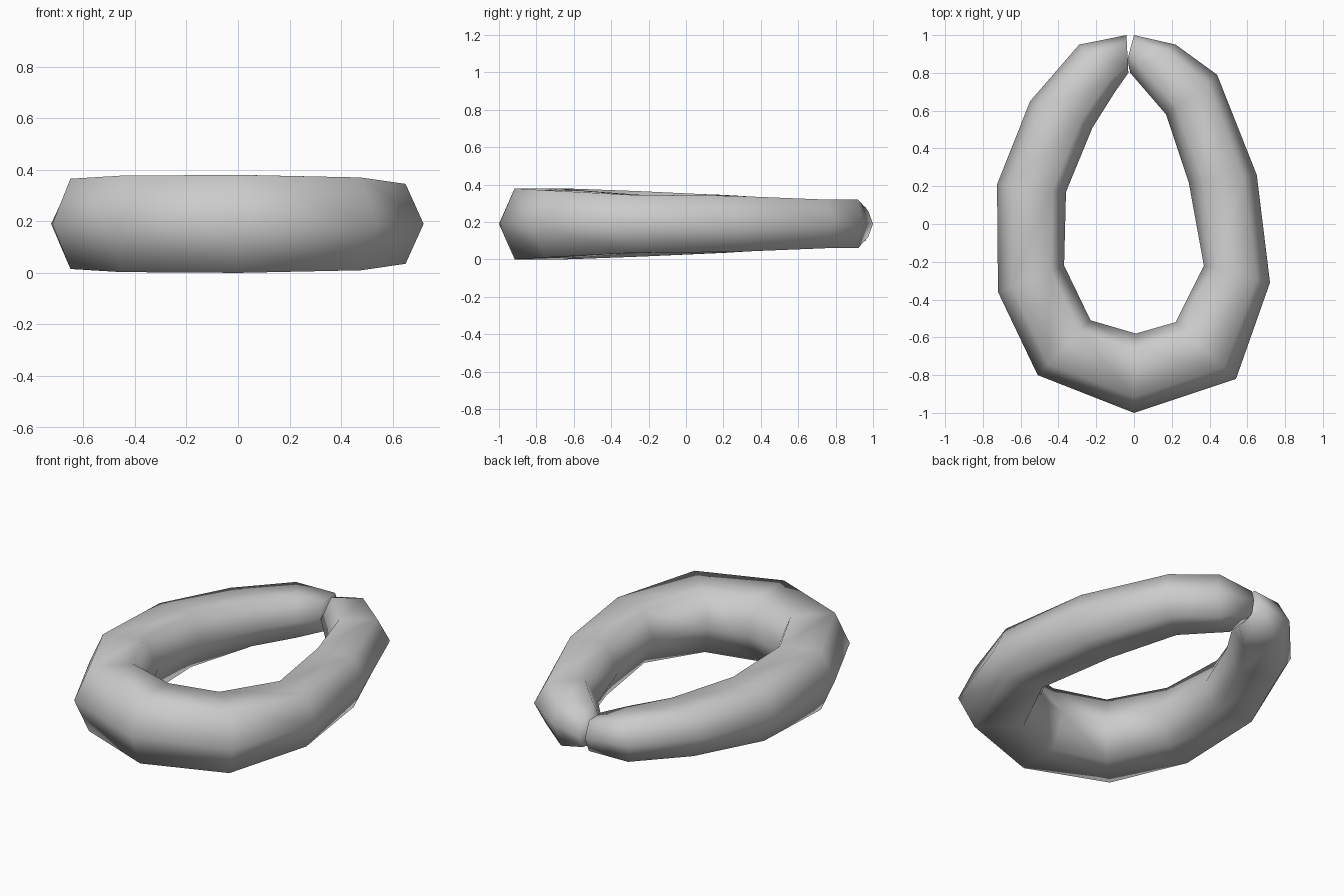
import bpy, bmesh
from mathutils import Vector

cube = bpy.data.objects.get("Cube")
if cube:
    bpy.data.objects.remove(cube)

mat = bpy.data.materials.new("plain grey")
mat.use_nodes = True
grey = (0.6, 0.6, 0.6, 1)
mat.diffuse_color = grey
mat.node_tree.nodes["Principled BSDF"].inputs["Base Color"].default_value = grey

# Stations along the open ring: outer x, y, inner x, y, half height
left_arm = [
    (0.54, -0.82, 0.22, -0.52, 0.18),
    (0.72, -0.31, 0.37, -0.22, 0.155),
    (0.65, 0.26, 0.29, 0.22, 0.15),
    (0.44, 0.79, 0.17, 0.58, 0.13),
    (0.22, 0.95, -0.02, 0.80, 0.13),
    (0.00, 1.00, -0.035, 0.87, 0.07),
]
front = [(0.0, -1.0, 0.01, -0.58, 0.19)]
right_arm = [
    (-0.51, -0.80, -0.23, -0.51, 0.187),
    (-0.72, -0.36, -0.37, -0.22, 0.175),
    (-0.725, 0.21, -0.36, 0.17, 0.155),
    (-0.55, 0.65, -0.22, 0.51, 0.13),
    (-0.29, 0.95, -0.10, 0.70, 0.12),
    (-0.04, 1.00, -0.03, 0.80, 0.09),
]
stations = left_arm[::-1] + front + right_arm

# Six-sided cross-section: across the tube, up
section = [(1, 0), (0.6, 1), (-0.6, 1), (-1, 0), (-0.6, -1), (0.6, -1)]

bm = bmesh.new()
rings = []
for ox, oy, ix, iy, half in stations:
    outer, inner = Vector((ox, oy, 0.19)), Vector((ix, iy, 0.19))
    mid, across = (outer + inner) / 2, (outer - inner) / 2
    rings.append([bm.verts.new(mid + across * u + Vector((0, 0, half * v)))
                  for u, v in section])

# Tube walls and end caps
n = len(section)
for a, b in zip(rings, rings[1:]):
    for i in range(n):
        j = (i + 1) % n
        bm.faces.new((a[i], a[j], b[j], b[i]))
bm.faces.new(rings[0])
bm.faces.new(rings[-1])
bmesh.ops.recalc_face_normals(bm, faces=bm.faces)

mesh = bpy.data.meshes.new("open_ring")
bm.to_mesh(mesh)
bm.free()
mesh.materials.append(mat)
ring = bpy.data.objects.new("open_ring", mesh)
bpy.context.collection.objects.link(ring)
mesh.shade_smooth()
